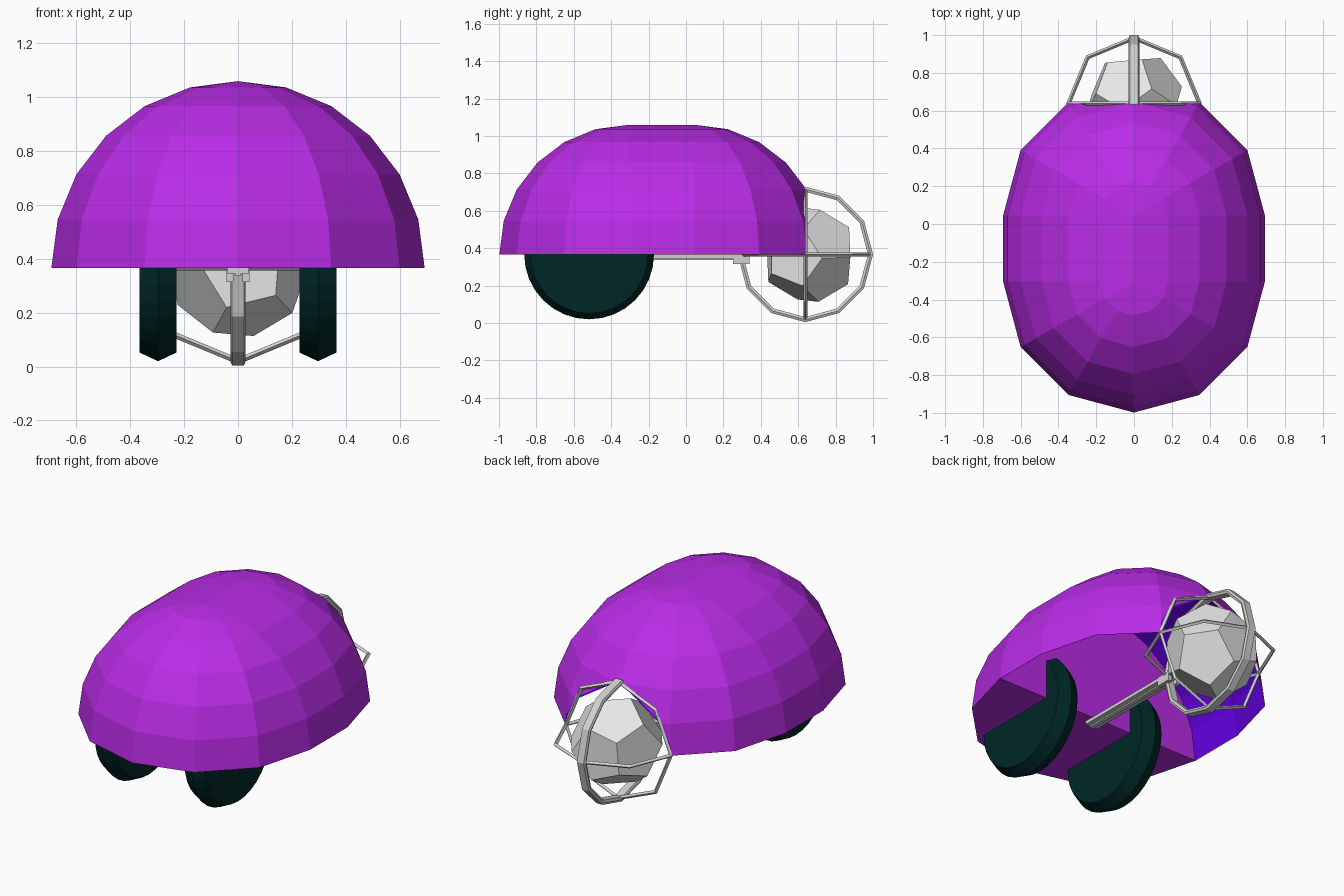
import bpy, bmesh, math
from mathutils import Vector, Matrix

if "Cube" in bpy.data.objects:
    bpy.data.objects.remove(bpy.data.objects["Cube"])


def material(name, rgb):
    m = bpy.data.materials.new(name)
    m.diffuse_color = (*rgb, 1)
    m.use_nodes = True
    m.node_tree.nodes["Principled BSDF"].inputs["Base Color"].default_value = m.diffuse_color
    return m


PURPLE = material("purple", (0.49, 0.025, 0.80))
VIOLET = material("blue_violet", (0.13, 0.0, 0.80))
GREEN = material("dark_green", (0.0, 0.02, 0.02))
LIGHT = material("light_grey", (0.80, 0.80, 0.80))
GREY = material("cage_grey", (0.64, 0.64, 0.64))

BASE, FRONT_Y, BACK_Y, RADIUS = 0.367, -0.305, 0.045, 0.693
CAGE = Vector((0, 0.638, BASE))


def finish(name, bm, mat):
    me = bpy.data.meshes.new(name)
    bm.to_mesh(me)
    bm.free()
    me.materials.append(mat)
    ob = bpy.data.objects.new(name, me)
    bpy.context.collection.objects.link(ob)
    return ob


def shell(columns, radius, inward=False):
    """Stretched dome; columns are (angle, y centre) pairs, seven rings high."""
    bm = bmesh.new()
    grid = []
    for ang, cy in columns:
        a = math.radians(ang)
        col = []
        for i in range(7):
            e = math.radians(15 * i)
            r = radius * math.cos(e)
            col.append(bm.verts.new((r * math.sin(a), cy + r * math.cos(a),
                                     BASE + radius * math.sin(e))))
        grid.append(col)
    for c0, c1 in zip(grid, grid[1:]):
        for i in range(6):
            bm.faces.new((c0[i], c1[i], c1[i + 1], c0[i + 1]))
    bmesh.ops.remove_doubles(bm, verts=bm.verts, dist=0.0005)
    bm.normal_update()
    for f in bm.faces:
        c = f.calc_center_median()
        cy = min(max(c.y, FRONT_Y), BACK_Y)
        outward = f.normal.dot(c - Vector((0, cy, BASE))) > 0
        if outward == inward:
            f.normal_flip()
    return bm


# Solid front half of the body, closed by a floor and a rear wall
bm = shell([(a, FRONT_Y) for a in range(90, 271, 30)], RADIUS)
floor = [v for v in bm.verts if abs(v.co.z - BASE) < 1e-4]
floor.sort(key=lambda v: math.atan2(v.co.x, -(v.co.y - FRONT_Y - 0.01)))
wall = [v for v in bm.verts if abs(v.co.y - FRONT_Y) < 1e-4]
wall.sort(key=lambda v: math.atan2(v.co.z - BASE, v.co.x))
bm.faces.new(floor)
bm.faces.new(wall)
bmesh.ops.recalc_face_normals(bm, faces=bm.faces)
finish("body_front", bm, PURPLE)

# Hollow rear half with a coloured lining, cut flat for the ball opening
cols = [(-90, FRONT_Y)] + [(a, BACK_Y) for a in range(-90, 91, 30)] + [(90, FRONT_Y)]
for name, radius, inward, mat in (("body_rear", RADIUS, False, PURPLE),
                                  ("body_lining", RADIUS - 0.005, True, VIOLET)):
    bm = shell(cols, radius, inward)
    bmesh.ops.bisect_plane(bm, geom=bm.verts[:] + bm.edges[:] + bm.faces[:],
                           plane_co=(0, 0.638, 0), plane_no=(0, 1, 0),
                           clear_outer=True)
    finish(name, bm, mat)


def lathe(name, profile, sides, matrix, mat, closed):
    """Revolve (radius, offset) points about local z."""
    bm = bmesh.new()
    rings = []
    for k in range(sides):
        a = 2 * math.pi * k / sides
        rings.append([bm.verts.new((r * math.cos(a), r * math.sin(a), h))
                      for r, h in profile])
    n = len(profile)
    for k in range(sides):
        p, q = rings[k], rings[(k + 1) % sides]
        for i in range(n if closed else n - 1):
            j = (i + 1) % n
            bm.faces.new((p[i], q[i], q[j], p[j]))
    if not closed:
        bm.faces.new([r[0] for r in rings])
        bm.faces.new([r[-1] for r in rings])
    bmesh.ops.recalc_face_normals(bm, faces=bm.faces)
    bm.transform(matrix)
    return finish(name, bm, mat)


# Wheels with a ridged tread
ABOUT_X = Matrix.Rotation(math.pi / 2, 4, 'Y')
ABOUT_Y = Matrix.Rotation(math.pi / 2, 4, 'X')
for side, x in (("left", -0.297), ("right", 0.297)):
    lathe("wheel_" + side, [(0.315, -0.068), (0.347, 0), (0.315, 0.068)], 32,
          Matrix.Translation((x, -0.518, BASE)) @ ABOUT_X, GREEN, False)

# Cage of three crossing rings: one wide bevelled band, two thin ridged rods
band = [(0.349, -0.028), (0.362, -0.022), (0.362, 0.022),
        (0.349, 0.028), (0.335, 0.022), (0.335, -0.022)]
rod = [(0.359, 0), (0.347, 0.011), (0.335, 0), (0.347, -0.011)]
at = Matrix.Translation(CAGE)
lathe("cage_ring_main", band, 12, at @ ABOUT_X, GREY, True)
lathe("cage_ring_level", rod, 8, at, GREY, True)
lathe("cage_ring_cross", rod, 8, at @ ABOUT_Y, GREY, True)

# Tilted twelve-sided ball
PHI = (1 + math.sqrt(5)) / 2
pts = [Vector((x, y, z)) for x in (-1, 1) for y in (-1, 1) for z in (-1, 1)]
for s in (-1, 1):
    for t in (-1, 1):
        u, v = s / PHI, t * PHI
        pts += [Vector((0, u, v)), Vector((u, v, 0)), Vector((v, 0, u))]


def frame(a, b):
    a = a.normalized()
    c = a.cross(b).normalized()
    return Matrix((a, c.cross(a), c)).transposed()


turn = (Matrix.Rotation(math.radians(-6), 3, 'Z')
        @ frame(Vector((0.02, 0.225, 0.15)), Vector((0.09, 0.065, 0.246)))
        @ frame(Vector((1, 1, 1)), Vector((0, 1 / PHI, PHI))).transposed())
bm = bmesh.new()
for p in pts:
    bm.verts.new(turn @ p.normalized() * 0.264 + Vector((0, 0.656, 0.366)))
bmesh.ops.convex_hull(bm, input=bm.verts)
bmesh.ops.dissolve_limit(bm, angle_limit=0.05, verts=bm.verts, edges=bm.edges)
bmesh.ops.recalc_face_normals(bm, faces=bm.faces)
finish("ball", bm, LIGHT)


def box(name, lo, hi, mat):
    lo, hi = Vector(lo), Vector(hi)
    bm = bmesh.new()
    bmesh.ops.create_cube(bm, size=1)
    size = hi - lo
    bm.transform(Matrix.Translation((lo + hi) / 2) @ Matrix.Diagonal((*size, 1)))
    return finish(name, bm, mat)


# Arm joining the body to the cage, ending in a clip
box("arm", (-0.04, -0.36, 0.346), (0.04, 0.27, 0.366), GREY)
box("arm_rib", (-0.012, -0.36, 0.338), (0.012, 0.27, 0.350), GREY)
box("clip_bridge", (-0.042, 0.25, 0.342), (0.042, 0.34, 0.368), GREY)
for side, s in (("left", -1), ("right", 1)):
    x0, x1 = sorted((s * 0.016, s * 0.042))
    box("clip_prong_" + side, (x0, 0.25, 0.315), (x1, 0.34, 0.348), GREY)
